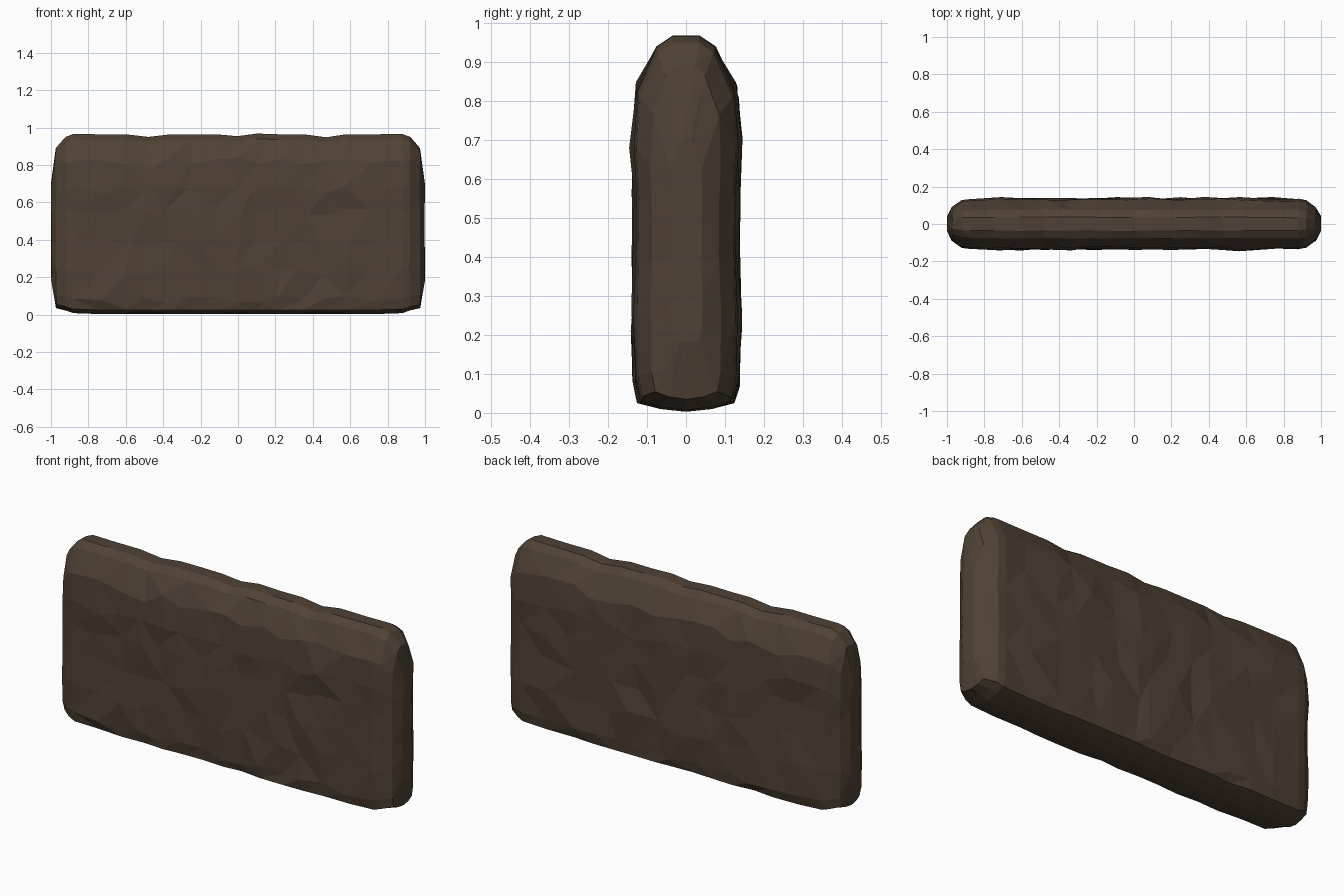
import bpy, bmesh, random

if "Cube" in bpy.data.objects:
    bpy.data.objects.remove(bpy.data.objects["Cube"])
random.seed(11)

# Half cross-section (y, z) from the bottom centre up to the top
HALF = [(.065, .010), (.118, .025), (.131, .08), (.136, .24), (.131, .40), (.131, .55),
        (.137, .68), (.127, .82), (.075, .935), (.035, .963)]
RING = [(0, .003)] + HALF + [(-y, z) for y, z in reversed(HALF)]
# Rounded ends: |x|, y scale, lowest z, highest z
ENDS = [(.998, .30, .18, .70), (.972, .66, .035, .89), (.92, .93, .022, .95), (.88, .98, .008, .966)]
INNER = [-.74, -.6, -.48, -.36, -.24, -.12, 0, .1, .22, .35, .47, .58, .74]
DIPS = {-.48: -.014, 0: -.010, .1: .004, .47: -.016}   # waves along the top edge

stations = [(-x, s, lo, hi, 0) for x, s, lo, hi in ENDS]
stations += [(x, 1, .003, .964 + DIPS.get(x, 0), 1) for x in INNER]
stations += [(x, s, lo, hi, 0) for x, s, lo, hi in reversed(ENDS)]

def jit(a):
    return random.uniform(-a, a)

# Rough stone slab: rings lofted along x, gently chipped
bm = bmesh.new()
rings = []
for x, s, lo, hi, rough in stations:
    ring = []
    for y, z in RING:
        t = (z - .003) / .960
        face = rough and .05 < z < .9
        low = rough and .01 < z < .1
        px = x + (jit(.03) if face else jit(.003))
        py = y * s + (jit(.009) if rough and abs(y) > .1 else jit(.002))
        pz = lo + t * (hi - lo) + (jit(.02) if low and z > .05 else jit(.03) if face else 0)
        ring.append(bm.verts.new((max(-1, min(1, px)), py, max(0, pz))))
    rings.append(ring)
n = len(RING)
for a, b in zip(rings, rings[1:]):
    for i in range(n):
        j = (i + 1) % n
        bm.faces.new((a[i], b[i], b[j], a[j]))
bm.faces.new(rings[0])
bm.faces.new(rings[-1])
bmesh.ops.triangulate(bm, faces=[f for f in bm.faces if len(f.verts) == 4])
bmesh.ops.recalc_face_normals(bm, faces=bm.faces)
me = bpy.data.meshes.new("stone_slab")
bm.to_mesh(me)
bm.free()
slab = bpy.data.objects.new("stone_slab", me)
bpy.context.collection.objects.link(slab)

mat = bpy.data.materials.new("dark_brown_stone")
mat.diffuse_color = (.080, .054, .036, 1)
mat.use_nodes = True
mat.node_tree.nodes["Principled BSDF"].inputs["Base Color"].default_value = mat.diffuse_color
me.materials.append(mat)
